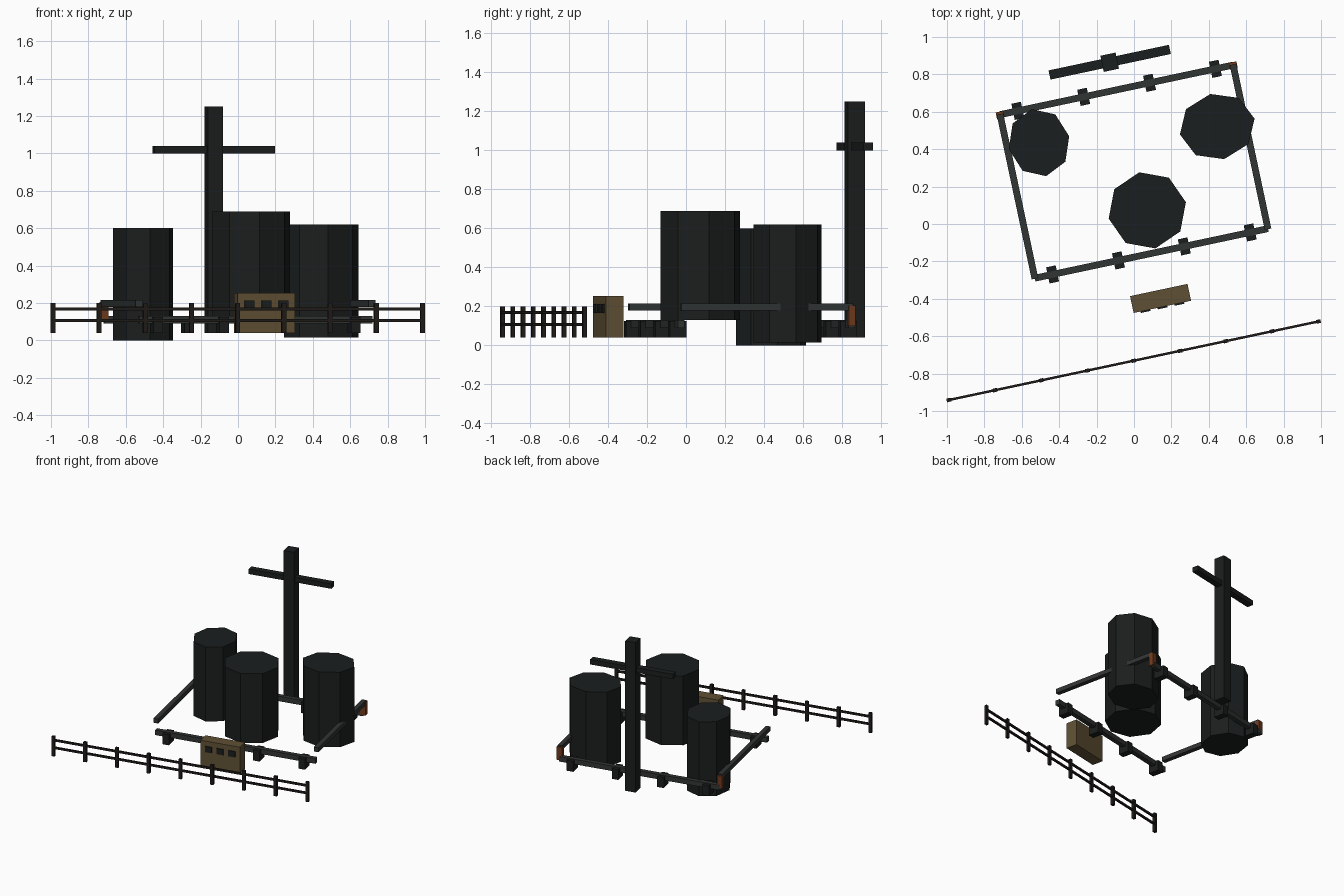
import bpy, math
from mathutils import Matrix, Vector

if "Cube" in bpy.data.objects:
    bpy.data.objects.remove(bpy.data.objects["Cube"])

# The whole layout is turned 12 degrees about z; u runs along it, v across it
ROT = Matrix.Rotation(math.radians(12), 4, 'Z')


def material(name, r, g, b):
    m = bpy.data.materials.new(name)
    m.diffuse_color = (r, g, b, 1)
    m.use_nodes = True
    m.node_tree.nodes["Principled BSDF"].inputs["Base Color"].default_value = m.diffuse_color
    return m


tank_mat = material("tank_dark", 0.011, 0.013, 0.013)
rail_mat = material("rail_grey", 0.03, 0.035, 0.032)
wood_mat = material("fence_wood", 0.014, 0.011, 0.009)
tan_mat = material("hut_tan", 0.115, 0.08, 0.035)
rust_mat = material("rust", 0.16, 0.042, 0.012)


def finish(name, mat, origin, u, v, z, scale):
    ob = bpy.context.object
    ob.name = name
    ob.data.materials.append(mat)
    pos = Vector((origin[0], origin[1], 0)) + ROT @ Vector((u, v, z))
    ob.matrix_world = Matrix.Translation(pos) @ ROT @ Matrix.Diagonal((*scale, 1))
    return ob


def box(name, mat, origin, u, v, su, sv, z0, z1):
    bpy.ops.mesh.primitive_cube_add(size=1)
    return finish(name, mat, origin, u, v, (z0 + z1) / 2, (su, sv, z1 - z0))


def tank(name, origin, ru, rv, z0, z1):
    bpy.ops.mesh.primitive_cylinder_add(vertices=8, radius=1, depth=1)
    return finish(name, tank_mat, origin, 0, 0, (z0 + z1) / 2, (ru, rv, z1 - z0))


# Three octagonal tanks
tank("tank_left", (-0.508, 0.435), 0.165, 0.183, 0.0, 0.60)
tank("tank_right", (0.445, 0.521), 0.204, 0.178, 0.015, 0.62)
tank("tank_front", (0.071, 0.073), 0.211, 0.208, 0.13, 0.69)

# Mast with crossbar
MAST = (-0.13, 0.865)
box("mast", tank_mat, MAST, 0, 0, 0.083, 0.088, 0.04, 1.25)
box("mast_crossbar", tank_mat, MAST, 0, 0, 0.658, 0.05, 1.0, 1.04)

# Rectangular frame: low long rails on blocks, higher short rails
FRAME = (0.0, 0.28)
for side, v in (("front", -0.447), ("back", 0.447)):
    box(f"long_rail_{side}", rail_mat, FRAME, 0, v, 1.275, 0.036, 0.09, 0.13)
    for i, u in enumerate((-0.54, -0.18, 0.18, 0.54)):
        box(f"rail_block_{side}_{i}", tank_mat, FRAME, u, v, 0.052, 0.088, 0.04, 0.125)
for side, u in (("left", -0.637), ("right", 0.637)):
    box(f"short_rail_{side}", rail_mat, FRAME, u, 0, 0.036, 0.90, 0.18, 0.215)
    box(f"rust_bracket_{side}", rust_mat, FRAME, u, 0.445, 0.042, 0.036, 0.10, 0.205)

# Small hut with three windows on the front
HUT = (0.142, -0.398)
box("hut", tan_mat, HUT, 0, 0, 0.314, 0.092, 0.04, 0.253)
for i in (-1, 0, 1):
    box(f"hut_window_{i + 1}", tank_mat, HUT, i * 0.093, -0.046, 0.053, 0.016, 0.167, 0.213)

# Fence of nine posts and two rails
FENCE = (-0.002, -0.731)
for i in range(9):
    box(f"fence_post_{i}", wood_mat, FENCE, (i - 4) * 0.2525, 0, 0.024, 0.02, 0.04, 0.20)
for i, z in enumerate((0.107, 0.168)):
    box(f"fence_rail_{i}", wood_mat, FENCE, 0, 0, 2.02, 0.013, z - 0.008, z + 0.008)
